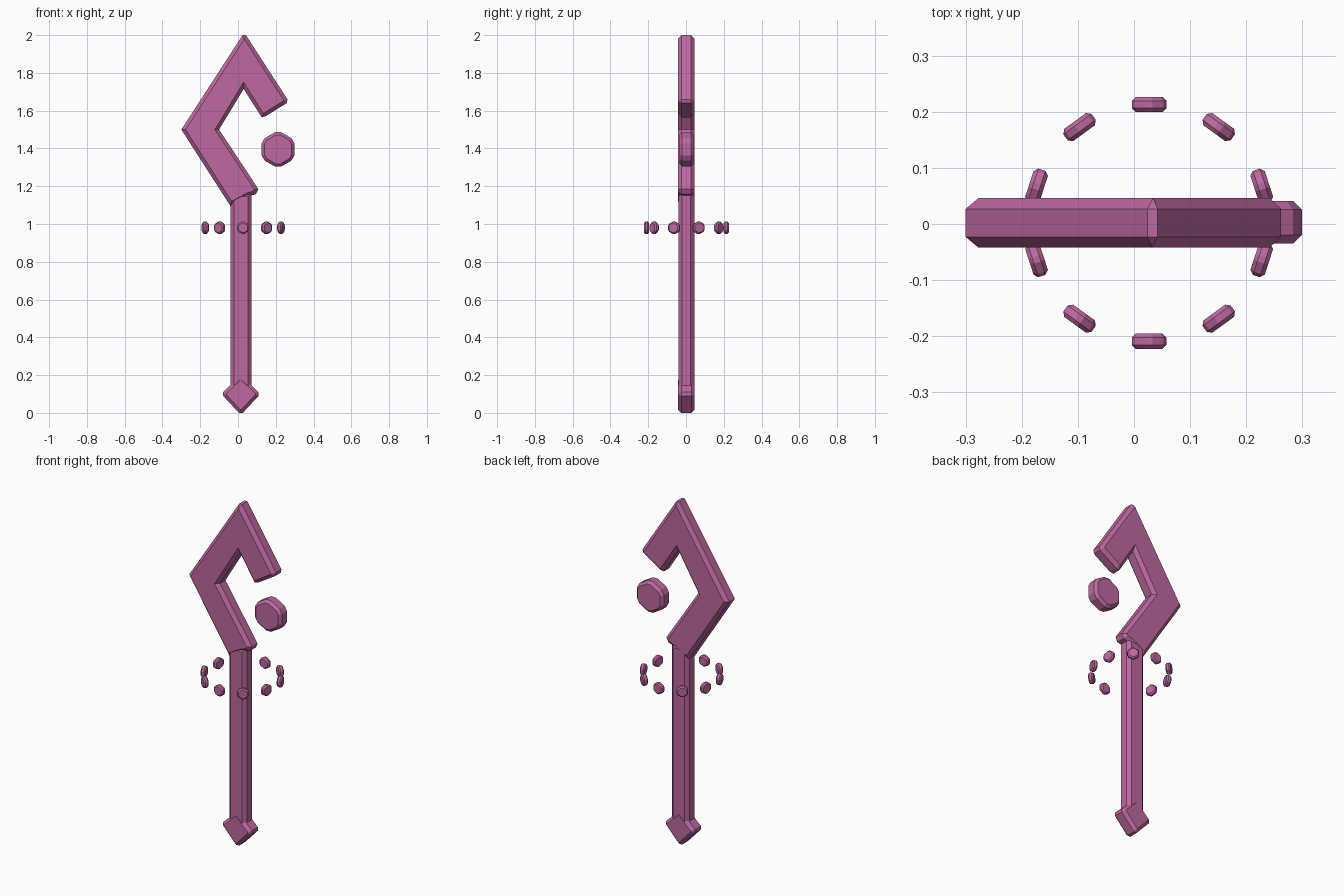
import bpy, bmesh
from math import sin, cos, radians

if "Cube" in bpy.data.objects:
    bpy.data.objects.remove(bpy.data.objects["Cube"], do_unlink=True)

# Single flat colour for the whole staff
COLOUR = (0.51, 0.14, 0.35, 1)
mat = bpy.data.materials.new("orchid_pink")
mat.use_nodes = True
mat.diffuse_color = COLOUR
mat.node_tree.nodes["Principled BSDF"].inputs["Base Color"].default_value = COLOUR

MID_Y = 0.002


def plate(name, outline, half, bevel, location=(0, MID_Y, 0), turn=0):
    """Extrude an x-z outline along y and chamfer its front and back rims."""
    bm = bmesh.new()
    face = bm.faces.new([bm.verts.new((x, -half, z)) for x, z in outline])
    new = bmesh.ops.extrude_face_region(bm, geom=[face], use_keep_orig=True)["geom"]
    moved = [g for g in new if isinstance(g, bmesh.types.BMVert)]
    bmesh.ops.translate(bm, verts=moved, vec=(0, 2 * half, 0))
    bmesh.ops.recalc_face_normals(bm, faces=bm.faces)
    rims = [e for e in bm.edges if abs(e.verts[0].co.y - e.verts[1].co.y) < half]
    bmesh.ops.bevel(bm, geom=rims, offset=bevel, offset_type='OFFSET',
                    segments=1, profile=0.5, affect='EDGES')
    bmesh.ops.recalc_face_normals(bm, faces=bm.faces)
    mesh = bpy.data.meshes.new(name)
    bm.to_mesh(mesh)
    bm.free()
    mesh.materials.append(mat)
    obj = bpy.data.objects.new(name, mesh)
    obj.location = location
    obj.rotation_euler.z = turn
    bpy.context.collection.objects.link(obj)
    return obj


def soft_hexagon(apothem):
    """Pointed-top hexagon with its corners clipped."""
    r = apothem / cos(radians(20))
    angles = [radians(30 + 60 * k + d) for k in range(6) for d in (-10, 10)]
    return [(r * cos(a), r * sin(a)) for a in angles]


# Hooked head
plate("hooked_head", [
    (0.024, 2.0), (-0.3, 1.5), (-0.04, 1.095), (0.055, 1.147), (0.095, 1.158),
    (0.108, 1.185), (-0.1, 1.5), (0.03, 1.715), (0.125, 1.565), (0.145, 1.57),
    (0.258, 1.64), (0.262, 1.66), (0.042, 2.0)], 0.044, 0.019)

# Octagonal shaft
plate("shaft", [(-0.04, 0.1), (0.072, 0.1), (0.072, 1.165), (-0.04, 1.165)],
      0.042, 0.019)

# Diamond pommel with clipped corners
C, R, K = 0.015, 0.094, 0.01
plate("pommel", [
    (C - K, 0), (C + K, 0), (C + R, 0.1 - K), (C + R, 0.1 + K),
    (C + K, 0.19), (C - K, 0.19), (C - R, 0.1 + K), (C - R, 0.1 - K)],
    0.044, 0.017)

# Floating gem beside the hook
plate("floating_gem", soft_hexagon(0.087), 0.038, 0.015, (0.212, 0.003, 1.395))

# Ring of floating studs around the shaft
for i in range(10):
    a = radians(90 + 36 * i)
    plate(f"ring_stud_{i + 1}", soft_hexagon(0.031), 0.0135, 0.007,
          (0.027 + 0.211 * cos(a), MID_Y + 0.211 * sin(a), 0.98), a - radians(90))
